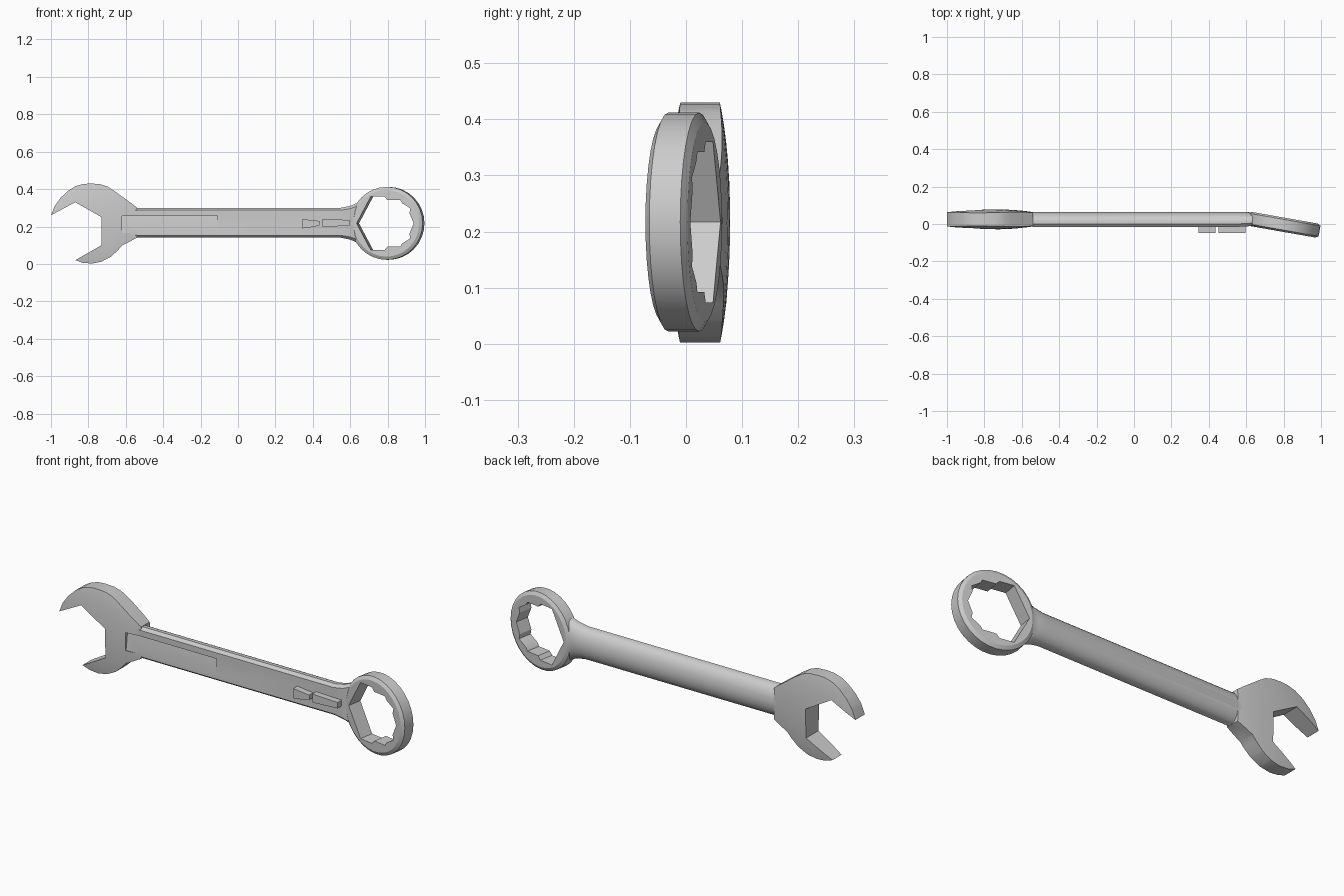
import bpy, bmesh
from math import cos, sin, pi, radians
from mathutils import Matrix

if "Cube" in bpy.data.objects:
    bpy.data.objects.remove(bpy.data.objects["Cube"])


def make(name, verts, faces, helper=False):
    me = bpy.data.meshes.new(name)
    me.from_pydata(verts, [], faces)
    bm = bmesh.new()
    bm.from_mesh(me)
    bmesh.ops.recalc_face_normals(bm, faces=bm.faces)
    bm.to_mesh(me)
    bm.free()
    ob = bpy.data.objects.new(name, me)
    bpy.context.collection.objects.link(ob)
    ob.hide_render = helper
    return ob


def loft(name, loops, helper=False):
    n = len(loops[0])
    verts = [p for lp in loops for p in lp]
    faces = [list(range(n)), list(range(len(verts) - n, len(verts)))]
    for k in range(len(loops) - 1):
        for i in range(n):
            j = (i + 1) % n
            faces.append([k * n + i, k * n + j, (k + 1) * n + j, (k + 1) * n + i])
    return make(name, verts, faces, helper)


def prism(name, pts, y0, y1, helper=False):
    return loft(name, [[(x, y, z) for x, z in pts] for y in (y0, y1)], helper)


def boolean(ob, other, op):
    m = ob.modifiers.new(op, 'BOOLEAN')
    m.operation, m.object, m.solver = op, other, 'EXACT'
    bpy.context.view_layer.objects.active = ob
    bpy.ops.object.modifier_apply(modifier=m.name)
    bpy.data.objects.remove(other, do_unlink=True)


# Handle: flat chamfered front, rounded back, flared at the ring end
section = [(-.84, 0), (.84, 0), (1, .2)]
section += [(cos(a * pi / 14), .35 + .65 * sin(a * pi / 14)) for a in range(15)]
section += [(-1, .2)]
stations = [(-.70, .05, 0, .05), (-.54, .08, -.015, .065), (.55, .08, -.015, .065),
            (.60, .09, -.014, .065), (.634, .105, -.008, .06)]
handle = loft("wrench_body", [[(x, f + (b - f) * t, .22 + h * u) for u, t in section]
                              for x, h, f, b in stations])

# Open jaw: flat outline trimmed by a lens so both faces bulge
jaw_outline = [(-1, .26), (-.98, .31), (-.95, .352), (-.91, .39), (-.87, .415), (-.83, .427),
               (-.79, .43), (-.74, .427), (-.70, .415), (-.66, .39), (-.54, .302),
               (-.54, .14), (-.62, .098), (-.645, .07), (-.68, .038), (-.73, .012),
               (-.78, .002), (-.83, .006), (-.87, .02),
               (-.73, .10), (-.73, .25), (-.87, .33)]
jaw = prism("jaw", jaw_outline, -.1, .15)
bm = bmesh.new()
bmesh.ops.create_uvsphere(bm, u_segments=48, v_segments=24, radius=1)
bm.transform(Matrix.Translation((-.77, .025, .215)) @ Matrix.Diagonal((.33, .054, .285, 1)))
lens_mesh = bpy.data.meshes.new("lens")
bm.to_mesh(lens_mesh)
bm.free()
lens = bpy.data.objects.new("lens", lens_mesh)
bpy.context.collection.objects.link(lens)
boolean(jaw, lens, 'INTERSECT')
boolean(handle, jaw, 'UNION')

# Ring head: bevelled disc tilted forward, then the notched socket hole
tilt = Matrix.Translation((.80, -.004, .217)) @ Matrix.Rotation(radians(-10), 4, 'Z')
ring = loft("ring", [[(r * cos(i * pi / 16), y, r * sin(i * pi / 16)) for i in range(32)]
                     for r, y in [(.178, -.038), (.195, -.028), (.195, .028), (.178, .038)]])
ring.data.transform(tilt)
boolean(handle, ring, 'UNION')
half = [(-.085, .143), (-.01, .143), (.005, .125), (.075, .125), (.085, .108),
        (.13, .08), (.125, .055)]
hole = prism("socket_hole", [(-.162, 0)] + half + [(.148, 0)]
             + [(x, -z) for x, z in reversed(half)], -.15, .15, True)
hole.data.transform(tilt)
boolean(handle, hole, 'DIFFERENCE')

# Sloping shallow recess on the front of the handle
recess = loft("recess", [[(x, y, z) for y, z in
                          [(-.06, .257), (-.004, .257), (-.016, .165), (-.06, .165)]]
                         for x in (-.62, -.11)], True)
boolean(handle, recess, 'DIFFERENCE')

# Two raised tabs on the front near the ring
prism("short_tab", [(.345, .24), (.385, .235), (.435, .23), (.435, .205),
                    (.385, .195), (.345, .19)], -.047, 0)
prism("long_tab", [(.452, .24), (.595, .235), (.595, .205), (.452, .197)], -.047, 0)

bpy.ops.object.select_all(action='DESELECT')
handle.select_set(True)
bpy.context.view_layer.objects.active = handle
bpy.ops.object.shade_smooth_by_angle(angle=radians(30))
